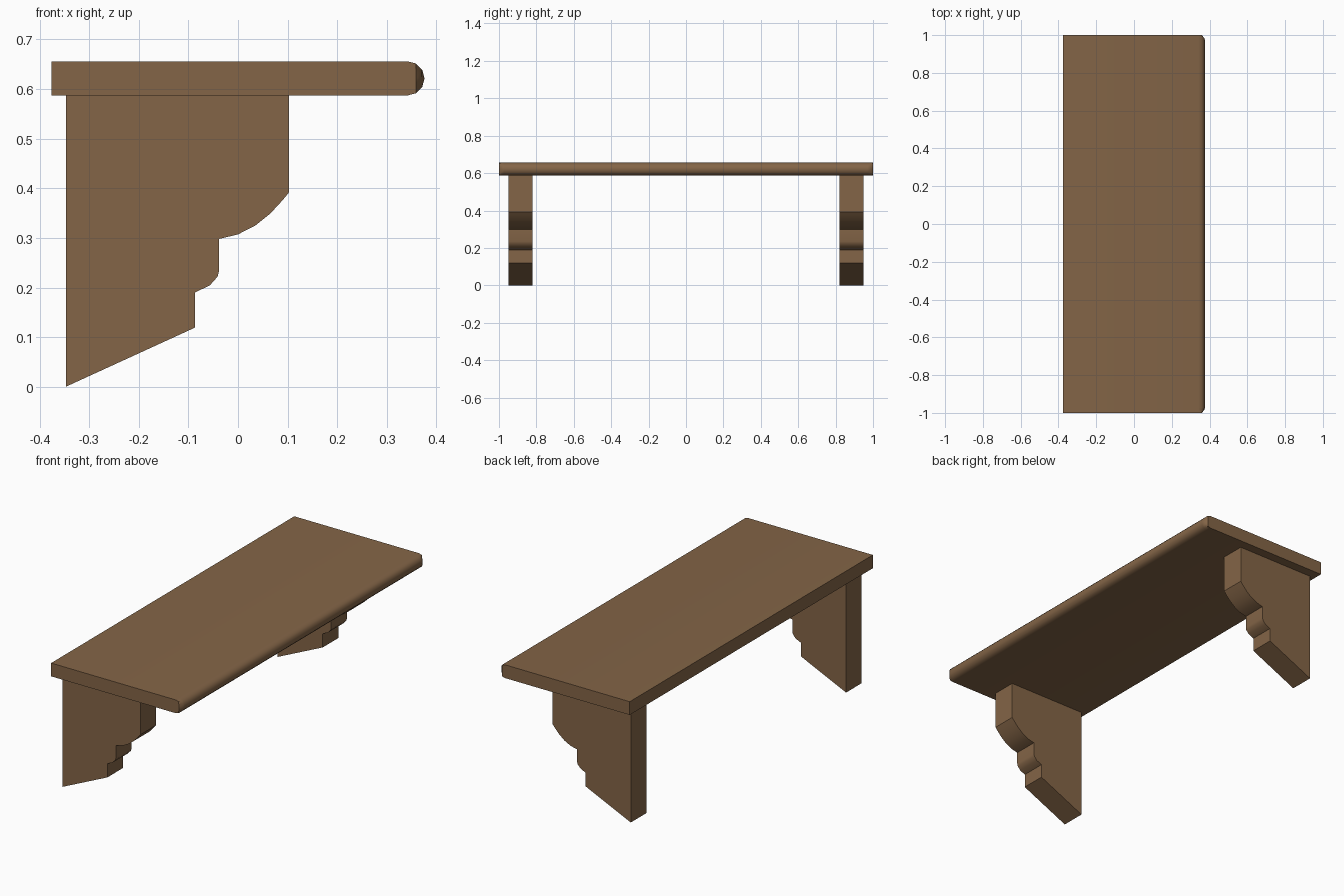
import bpy, bmesh, math

if "Cube" in bpy.data.objects:
    bpy.data.objects.remove(bpy.data.objects["Cube"])

wood = bpy.data.materials.new("brown_wood")
wood.diffuse_color = (0.23, 0.13, 0.063, 1)
wood.use_nodes = True
wood.node_tree.nodes["Principled BSDF"].inputs["Base Color"].default_value = wood.diffuse_color


def loft(name, sections):
    """Skin equal-length rings of points and close both ends."""
    bm = bmesh.new()
    rings = [[bm.verts.new(p) for p in s] for s in sections]
    n = len(rings[0])
    for a, b in zip(rings, rings[1:]):
        for i in range(n):
            j = (i + 1) % n
            bm.faces.new((a[i], a[j], b[j], b[i]))
    bm.faces.new(rings[0])
    bm.faces.new(rings[-1])
    bmesh.ops.remove_doubles(bm, verts=bm.verts, dist=1e-5)
    bmesh.ops.recalc_face_normals(bm, faces=bm.faces)
    mesh = bpy.data.meshes.new(name)
    bm.to_mesh(mesh)
    bm.free()
    ob = bpy.data.objects.new(name, mesh)
    bpy.context.collection.objects.link(ob)
    mesh.materials.append(wood)
    bpy.ops.object.select_all(action='DESELECT')
    bpy.context.view_layer.objects.active = ob
    ob.select_set(True)
    bpy.ops.object.shade_smooth_by_angle(angle=math.radians(35))
    return ob


# Shelf board: bullnose front edge, with slightly rounded front corners in plan
R, ZC, X0, X1 = 0.0345, 0.6215, -0.376, 0.376
board = [(X0, ZC + R), (X0, ZC - R)]
for k in range(7):
    a = math.radians(-90 + 30 * k)
    board.append((X1 - R + R * math.cos(a), ZC + R * math.sin(a)))
caps = [(-1, 0.359), (-0.986, 0.371), (-0.972, X1)]
caps += [(-y, c) for y, c in reversed(caps)]
loft("shelf_board", [[(min(x, c), y, z) for x, z in board] for y, c in caps])

# Brackets: stepped profile with two curved steps
bracket = [(-0.347, 0.587), (-0.347, 0), (-0.087, 0.119), (-0.087, 0.19),
           (-0.057, 0.204), (-0.041, 0.222), (-0.038, 0.235), (-0.038, 0.298),
           (0.0, 0.307), (0.035, 0.325), (0.065, 0.349), (0.09, 0.376),
           (0.103, 0.392), (0.103, 0.587)]
for name, s in (("bracket_left", -1), ("bracket_right", 1)):
    loft(name, [[(x, s * y, z) for x, z in bracket] for y in (0.821, 0.95)])
